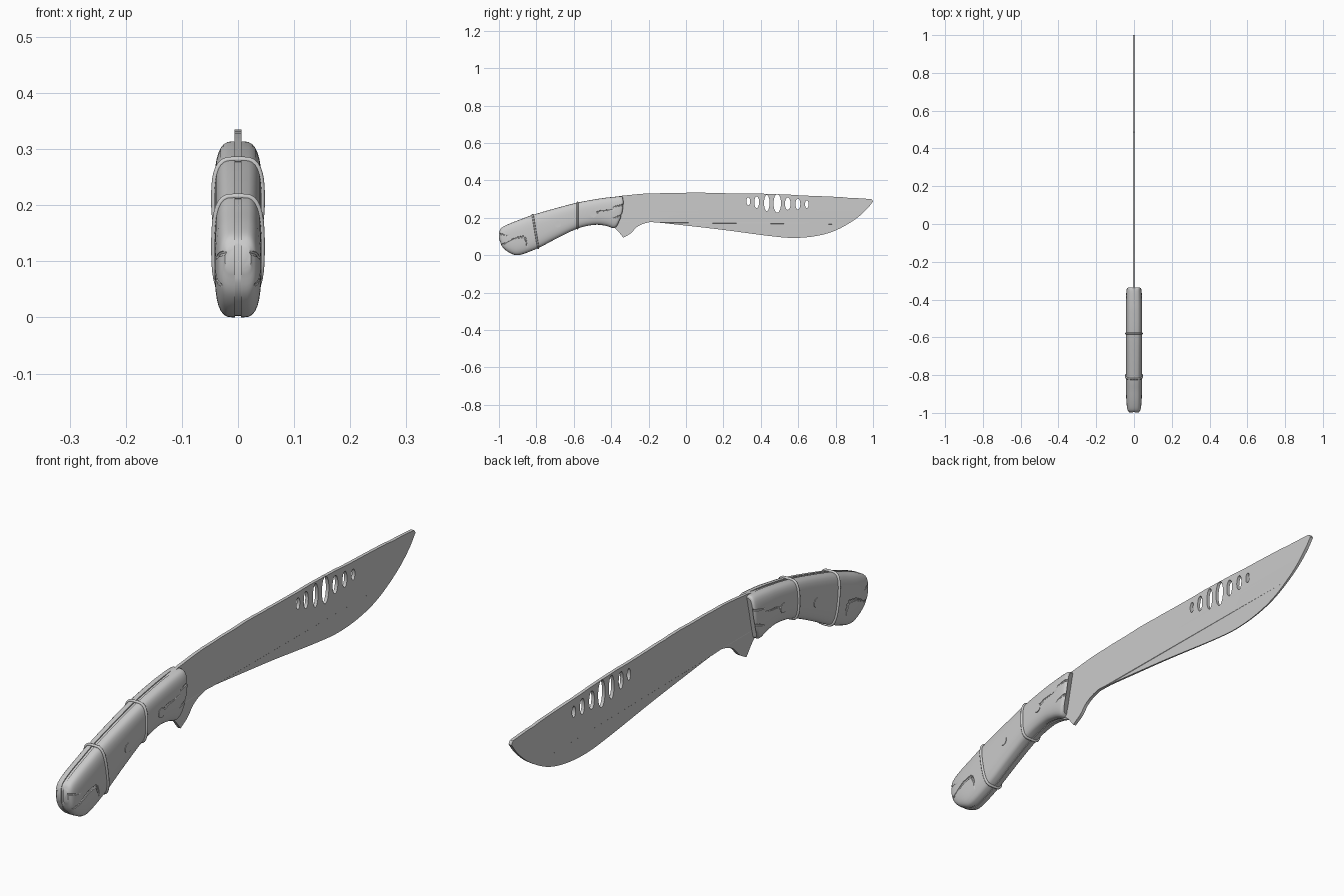
import bpy, bmesh, math, random
from mathutils import Vector

if "Cube" in bpy.data.objects:
    bpy.data.objects.remove(bpy.data.objects["Cube"])

random.seed(4)


def spline(pts, n):
    """Catmull-Rom through points of any dimension, n steps per span."""
    p = [Vector(q) for q in pts]
    p = [2 * p[0] - p[1]] + p + [2 * p[-1] - p[-2]]
    out = []
    for i in range(1, len(p) - 2):
        a, b, c, d = p[i - 1:i + 3]
        for k in range(n):
            t = k / n
            out.append(0.5 * (2 * b + (c - a) * t + (2 * a - 5 * b + 4 * c - d) * t * t
                              + (3 * b - a - 3 * c + d) * t ** 3))
    return out + [p[-2]]


def add_mesh(name, bm):
    bmesh.ops.recalc_face_normals(bm, faces=bm.faces)
    me = bpy.data.meshes.new(name)
    bm.to_mesh(me)
    bm.free()
    ob = bpy.data.objects.new(name, me)
    bpy.context.collection.objects.link(ob)
    return ob


def bake_curve(cu, name):
    """Turn a curve into a clean bmesh."""
    tmp = bpy.data.objects.new(name, cu)
    bpy.context.collection.objects.link(tmp)
    me = bpy.data.meshes.new_from_object(tmp.evaluated_get(bpy.context.evaluated_depsgraph_get()))
    bpy.data.objects.remove(tmp)
    bm = bmesh.new()
    bm.from_mesh(me)
    bmesh.ops.remove_doubles(bm, verts=bm.verts, dist=1e-5)
    return bm


def add_poly(cu, pts, cyclic=True, radii=None):
    s = cu.splines.new('POLY')
    s.points.add(len(pts) - 1)
    for i, (sp, p) in enumerate(zip(s.points, pts)):
        sp.co = (*p, 0, 1) if len(p) == 2 else (*p, 1)
        sp.radius = radii[i] if radii else 1
    s.use_cyclic_u = cyclic


def tube(name, pts, r, cyclic=False, radii=None):
    cu = bpy.data.curves.new(name, 'CURVE')
    cu.dimensions = '3D'
    cu.bevel_depth, cu.bevel_resolution, cu.use_fill_caps = r, 2, True
    add_poly(cu, pts, cyclic, radii)
    return add_mesh(name, bake_curve(cu, name))


def rod(name, y, z, r, half, sides):
    bm = bmesh.new()
    bmesh.ops.create_cone(bm, cap_ends=True, segments=sides, radius1=r, radius2=r, depth=2 * half)
    for v in bm.verts:
        v.co = (v.co.z, v.co.x + y, v.co.y + z)
    return add_mesh(name, bm)


def smooth(ob, deg):
    bpy.ops.object.select_all(action='DESELECT')
    ob.select_set(True)
    bpy.context.view_layer.objects.active = ob
    bpy.ops.object.shade_smooth_by_angle(angle=math.radians(deg))


# Handle stations: top y, z, bottom y, z, width factor, forward bulge
stations = [(-.999, .125, -.999, .085, .5, 0), (-.985, .147, -.98, .042, .8, 0),
            (-.94, .170, -.94, .011, .95, 0), (-.88, .193, -.89, .001, 1, 0),
            (-.82, .215, -.79, .038, 1, 0), (-.70, .25, -.69, .09, 1, 0),
            (-.58, .281, -.58, .142, 1, 0), (-.47, .301, -.49, .162, 1, 0),
            (-.41, .309, -.43, .157, 1, .006), (-.348, .314, -.388, .144, .95, .014),
            (-.337, .307, -.372, .152, .72, .014)]
STEPS = 5
rows = spline(stations, STEPS)


def section(row, grow=0, n=16):
    """D-shaped half cross-section from the bottom to the top."""
    ty, tz, by, bz, w, bulge = row
    pts = []
    for i in range(n + 1):
        a = math.pi * i / n
        c = math.cos(a)
        t = 0.5 - 0.5 * math.copysign(abs(c) ** 0.75, c)
        t += grow * (2 * t - 1) * 6
        x = 0.005 + grow + 0.037 * w * max(0, math.sin(a)) ** 0.6
        pts.append(Vector((x, by + (ty - by) * t + bulge * 4 * t * (1 - t), bz + (tz - bz) * t)))
    return pts


# Blade with full tang and spine holes, as one flat filled outline
tang = [r for r in rows if -.995 < r[0] < -.42]
spine = spline([(-.34, .318), (-.2, .330), (0, .334), (.2, .332), (.5, .325), (.8, .311),
                (.97, .301), (.993, .297), (1, .287)], 6)
spine = [(p[0], p[1] + (random.uniform(-.0015, .001) if -.2 < p[0] < .9 else 0)) for p in spine]
edge = spline([(1, .287), (.965, .244), (.9, .188), (.8, .132), (.7, .103), (.58, .092), (.45, .102),
               (.2, .135), (0, .158), (-.16, .175), (-.21, .173), (-.26, .152), (-.295, .117),
               (-.335, .093)], 5)
outline = [(r[0], r[1] - .004) for r in tang] + spine + [tuple(p) for p in edge[1:]]
outline += [(-.36, .125), (-.385, .15)] + [(r[2], r[3] + .003) for r in reversed(tang)]


def ellipse(y, z, a, b, n=20):
    return [(y + a * math.cos(math.tau * i / n), z + b * math.sin(math.tau * i / n)) for i in range(n)]


cu = bpy.data.curves.new('blade', 'CURVE')
cu.dimensions, cu.fill_mode, cu.extrude = '2D', 'BOTH', .006
add_poly(cu, outline)
for y, z, a, b in [(.333, .287, .010, .021), (.378, .283, .013, .031), (.432, .279, .015, .043),
                   (.488, .277, .020, .050), (.544, .275, .015, .033), (.598, .273, .013, .029),
                   (.646, .272, .010, .020)]:
    add_poly(cu, ellipse(y, z, a, b))
HOLE = (-.865, .1, .018)
add_poly(cu, ellipse(HOLE[0], HOLE[1], HOLE[2], HOLE[2]))
bm = bake_curve(cu, 'blade')
for v in bm.verts:
    y, z, x = v.co
    taper = .3 + .7 * min(1, max(0, (z - .09) / .15)) if y > -.15 else 1
    v.co = (x * taper, y, z)
smooth(add_mesh('blade', bm), 30)

# Handle scale lofted through the stations
bm = bmesh.new()
rings = [[bm.verts.new(p) for p in section(r)] for r in rows]
for a, b in zip(rings, rings[1:]):
    for i in range(len(a)):
        j = (i + 1) % len(a)
        bm.faces.new((a[i], a[j], b[j], b[i]))
bm.faces.new(rings[0])
bm.faces.new(rings[-1])
scale = add_mesh('handle_scales', bm)

# Lanyard hole and weathering cracks cut into the scale
cutters = [rod('hole_cutter', *HOLE, .1, 20)]
cracks = [[(.043, -.865, .1), (.043, -.91, .092), (.041, -.955, .068), (.03, -.99, .055), (.01, -1.01, .05)],
          [(.043, -.862, .095), (.043, -.85, .065), (.040, -.852, .035), (.028, -.85, .008)],
          [(.02, -1.01, .117), (.036, -.985, .112), (.042, -.95, .104)],
          [(.044, -.49, .222), (.044, -.455, .237), (.044, -.42, .24), (.044, -.385, .247)],
          [(.028, -.325, .268), (.039, -.345, .268), (.043, -.39, .258)],
          [(.028, -.335, .215), (.040, -.355, .21), (.043, -.395, .197)]]
for c in cracks:
    radii = [1 - .5 * i / (len(c) - 1) for i in range(len(c))]
    cutters.append(tube('crack_cutter', c, .006, radii=radii))
for c in cutters:
    c.hide_render = True
    m = scale.modifiers.new('cut', 'BOOLEAN')
    m.operation, m.solver, m.object = 'DIFFERENCE', 'EXACT', c
scale.modifiers.new('mirror', 'MIRROR')
bpy.context.view_layer.update()
final = bpy.data.meshes.new_from_object(scale.evaluated_get(bpy.context.evaluated_depsgraph_get()))
scale.modifiers.clear()
scale.data = final
for c in cutters:
    bpy.data.objects.remove(c)
smooth(scale, 35)

# Cords wrapped around the handle
for name, k in (('rear_cord', 4 * STEPS), ('front_cord', 6 * STEPS)):
    half = section(rows[k], .001)
    loop = half + [Vector((-p.x, p.y, p.z)) for p in reversed(half)]
    smooth(tube(name, loop, .005, cyclic=True), 50)

# Rivets through tang and scales
for name, y, z in (('middle_rivet', -.685, .166), ('front_rivet', -.495, .22)):
    smooth(rod(name, y, z, .018, .0435, 10), 30)
